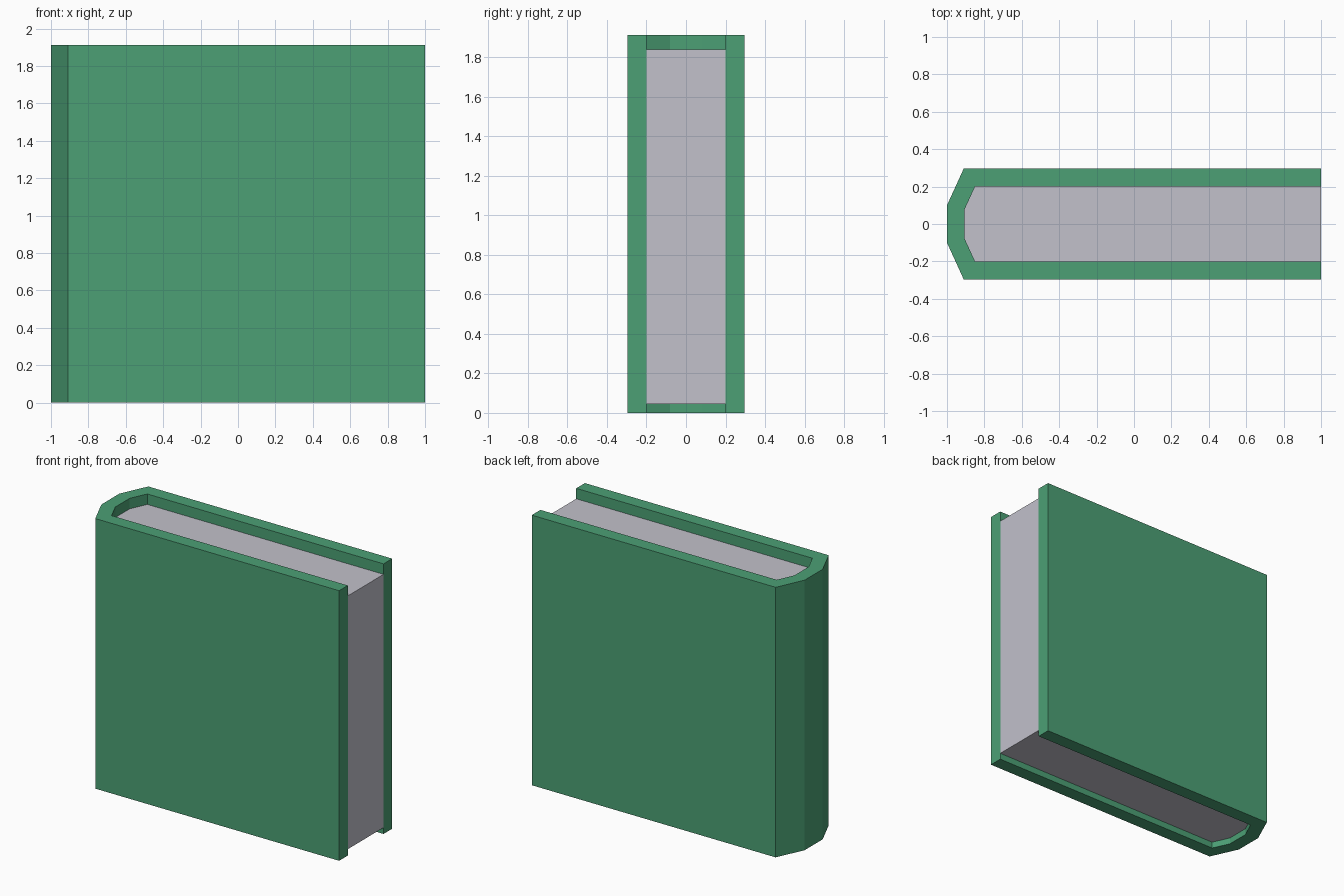
import bpy, bmesh

if "Cube" in bpy.data.objects:
    bpy.data.objects.remove(bpy.data.objects["Cube"])

def material(name, rgb):
    m = bpy.data.materials.new(name)
    m.diffuse_color = (*rgb, 1)
    m.use_nodes = True
    m.node_tree.nodes["Principled BSDF"].inputs["Base Color"].default_value = m.diffuse_color
    return m

def prism(name, outline, z0, z1, mat):
    """Extrude a flat xy outline from z0 to z1."""
    bm = bmesh.new()
    face = bm.faces.new([bm.verts.new((x, y, z0)) for x, y in outline])
    ext = bmesh.ops.extrude_face_region(bm, geom=[face])["geom"]
    for v in ext:
        if isinstance(v, bmesh.types.BMVert):
            v.co.z = z1
    # keep the bottom cap so the part is closed
    if not face.is_valid or len(bm.faces) < len(outline) + 2:
        bm.faces.new([v for v in bm.verts if abs(v.co.z - z0) < 1e-6])
    bmesh.ops.recalc_face_normals(bm, faces=bm.faces[:])
    me = bpy.data.meshes.new(name)
    bm.to_mesh(me)
    bm.free()
    me.materials.append(mat)
    ob = bpy.data.objects.new(name, me)
    bpy.context.collection.objects.link(ob)
    return ob

green = material("cover green", (0.072, 0.352, 0.178))
paper = material("paper grey", (0.54, 0.533, 0.597))

# half profiles from fore edge round to the spine, mirrored in y
outer = [(1, 0.297), (-0.91, 0.297), (-1, 0.1)]
inner = [(1, 0.2), (-0.85, 0.2), (-0.905, 0.08)]

def mirrored(half):
    return half + [(x, -y) for x, y in reversed(half)]

# cover: boards and faceted spine in one U-shaped shell
prism("cover", mirrored(outer) + mirrored(inner)[::-1], 0, 1.912, green)
# page block, set in from the top and bottom edges
prism("pages", mirrored(inner), 0.045, 1.838, paper)
